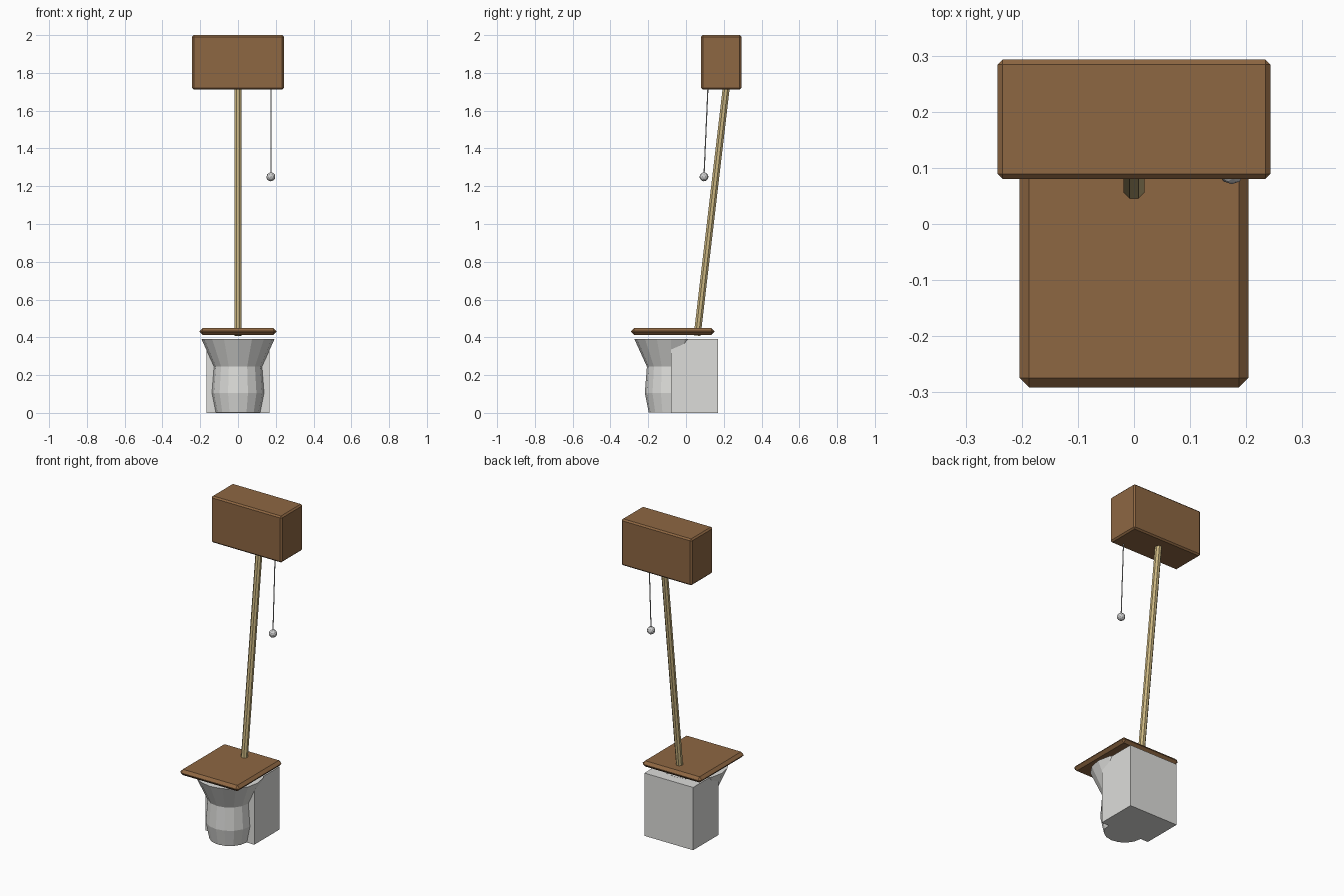
import bpy, bmesh, math
from mathutils import Vector

if "Cube" in bpy.data.objects:
    bpy.data.objects.remove(bpy.data.objects["Cube"])


def material(name, rgb):
    m = bpy.data.materials.new(name)
    m.diffuse_color = (*rgb, 1)
    m.use_nodes = True
    m.node_tree.nodes["Principled BSDF"].inputs["Base Color"].default_value = m.diffuse_color
    return m


WOOD = material("brown wood", (0.27, 0.135, 0.055))
CERAMIC = material("pale ceramic", (0.72, 0.72, 0.70))
BRASS = material("brass", (0.60, 0.47, 0.22))
METAL = material("grey metal", (0.62, 0.62, 0.62))


def finish(name, bm, mat):
    bmesh.ops.recalc_face_normals(bm, faces=bm.faces)
    me = bpy.data.meshes.new(name)
    bm.to_mesh(me)
    bm.free()
    me.materials.append(mat)
    ob = bpy.data.objects.new(name, me)
    bpy.context.collection.objects.link(ob)
    return ob


def box(name, lo, hi, mat, bevel=0):
    lo, hi = Vector(lo), Vector(hi)
    bm = bmesh.new()
    bmesh.ops.create_cube(bm, size=1)
    for v in bm.verts:
        v.co = Vector(a * b for a, b in zip(v.co, hi - lo)) + (lo + hi) / 2
    if bevel:
        bmesh.ops.bevel(bm, geom=bm.edges[:], offset=bevel, segments=1,
                        affect='EDGES', profile=0.5)
    return finish(name, bm, mat)


def rod(name, a, b, radius, sides, mat):
    # Straight rod between two points, with a flat side to the front
    a, b = Vector(a), Vector(b)
    axis = (b - a).normalized()
    u = Vector((1, 0, 0))
    w = axis.cross(u)
    bm = bmesh.new()
    rings = []
    for p in (a, b):
        angles = [(i + 0.5) * math.tau / sides for i in range(sides)]
        rings.append([bm.verts.new(p + radius * (u * math.cos(t) + w * math.sin(t)))
                      for t in angles])
    for i in range(sides):
        j = (i + 1) % sides
        bm.faces.new((rings[0][i], rings[0][j], rings[1][j], rings[1][i]))
    bm.faces.new(rings[0])
    bm.faces.new(rings[1])
    return finish(name, bm, mat)


def lathe(name, profile, centre_y, sides, mat):
    # Faceted solid from (radius, height) pairs
    bm = bmesh.new()
    rings = [[bm.verts.new((r * math.cos(i * math.tau / sides),
                            centre_y + r * math.sin(i * math.tau / sides), z))
              for i in range(sides)] for r, z in profile]
    for low, high in zip(rings, rings[1:]):
        for i in range(sides):
            j = (i + 1) % sides
            bm.faces.new((low[i], low[j], high[j], high[i]))
    bm.faces.new(rings[0])
    bm.faces.new(rings[-1])
    return finish(name, bm, mat)


# Base block and flared bowl
box("base_block", (-0.168, -0.08, 0), (0.168, 0.17, 0.391), CERAMIC)
lathe("bowl", [(0.117, 0.001), (0.138, 0.105), (0.127, 0.245), (0.194, 0.392)],
      -0.08, 16, CERAMIC)

# Lid with a chamfered rim, floating just above the bowl
box("lid", (-0.204, -0.291, 0.413), (0.204, 0.151, 0.449), WOOD, 0.0165)

# High cistern and its leaning pipe
box("cistern", (-0.243, 0.08, 1.711), (0.243, 0.293, 2.0), WOOD, 0.009)
rod("flush_pipe", (0, 0.059, 0.409), (0, 0.214, 1.73), 0.02, 8, BRASS)

# Pull chain with a ball on its end
rod("pull_chain", (0.174, 0.095, 1.25), (0.174, 0.116, 1.72), 0.003, 6, METAL)
bm = bmesh.new()
bmesh.ops.create_icosphere(bm, subdivisions=2, radius=0.024)
bmesh.ops.translate(bm, verts=bm.verts, vec=(0.174, 0.095, 1.25))
finish("pull_ball", bm, METAL)
